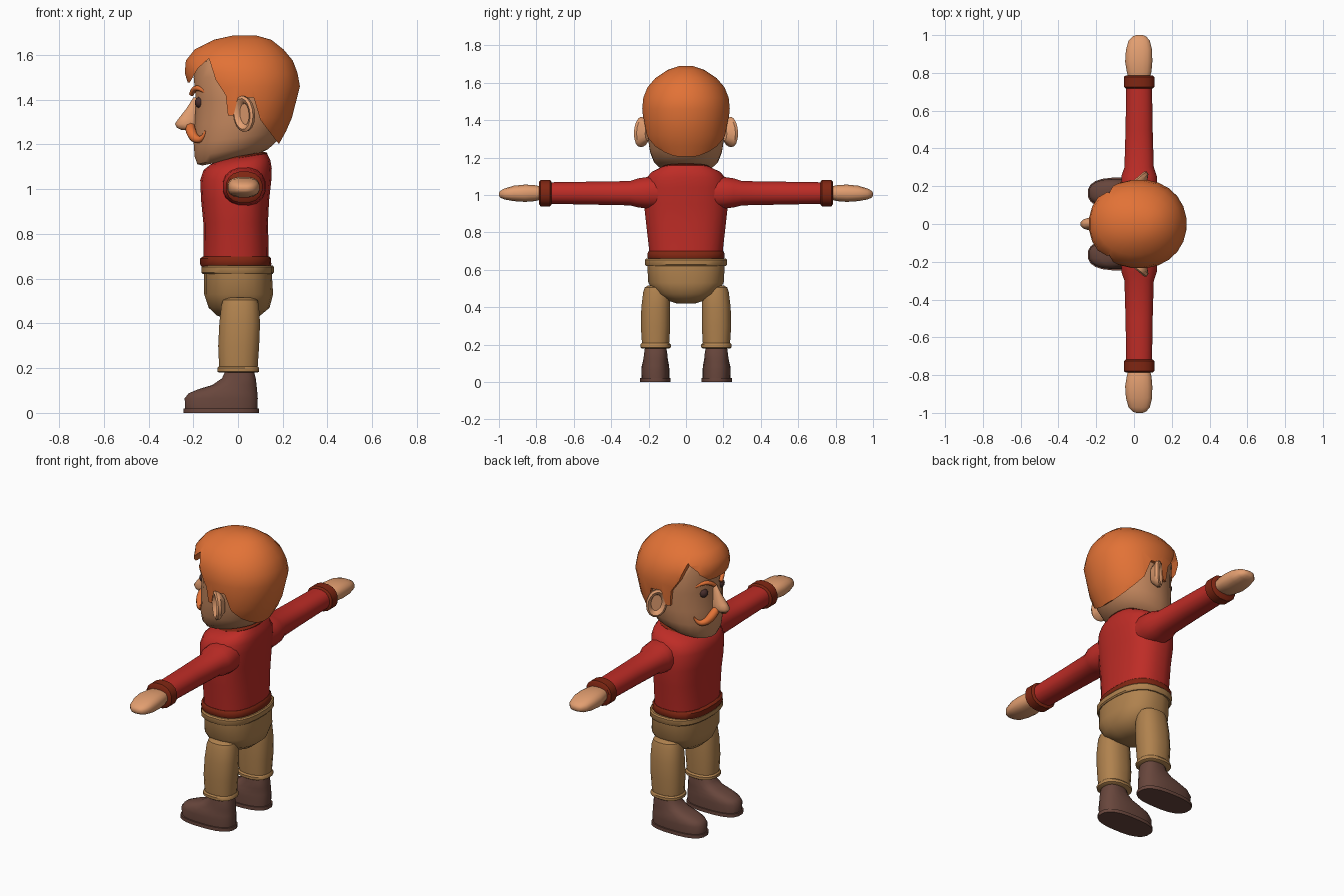
import bpy, bmesh, math
from mathutils import Matrix, Vector


def material(name, r, g, b):
    m = bpy.data.materials.new(name)
    lin = [((c / 255 + 0.055) / 1.055) ** 2.4 for c in (r, g, b)]
    m.diffuse_color = (*lin, 1)
    return m


SKIN = material("skin", 226, 158, 112)
FACE = material("face_skin", 200, 138, 96)
HAIR = material("ginger_hair", 226, 114, 54)
RED = material("red_wool", 190, 44, 38)
DARK_RED = material("dark_red_trim", 128, 38, 18)
TAN = material("tan_cloth", 176, 130, 78)
SHOE = material("brown_leather", 104, 70, 60)
EYE = material("dark_eye", 72, 46, 44)


def finish(obj, mat, angle=40):
    obj.data.materials.append(mat)
    bpy.ops.object.select_all(action='DESELECT')
    obj.select_set(True)
    bpy.context.view_layer.objects.active = obj
    bpy.ops.object.shade_smooth_by_angle(angle=math.radians(angle))
    return obj


def mesh_object(name, bm):
    bmesh.ops.recalc_face_normals(bm, faces=bm.faces)
    me = bpy.data.meshes.new(name)
    bm.to_mesh(me)
    bm.free()
    obj = bpy.data.objects.new(name, me)
    bpy.context.collection.objects.link(obj)
    return obj


def loft(name, rings, mat, n=20, p=2.0, place=lambda a, b, t: (a, b, t), angle=40):
    """Rings are (t, a_min, a_max, b_min, b_max[, tilt]) rounded sections along t."""
    bm = bmesh.new()
    loops = []
    for t, a0, a1, b0, b1, *tilt in rings:
        k = tilt[0] if tilt else 0
        loop = []
        for i in range(n):
            w = 2 * math.pi * (i + 0.5) / n
            c, s = math.cos(w), math.sin(w)
            a = (a0 + a1) / 2 + (a1 - a0) / 2 * math.copysign(abs(c) ** (2 / p), c)
            b = (b0 + b1) / 2 + (b1 - b0) / 2 * math.copysign(abs(s) ** (2 / p), s)
            loop.append(bm.verts.new(place(a, b, t + k * a)))
        loops.append(loop)
    for lo, hi in zip(loops, loops[1:]):
        for i in range(n):
            j = (i + 1) % n
            bm.faces.new((lo[i], lo[j], hi[j], hi[i]))
    bm.faces.new(loops[0])
    bm.faces.new(loops[-1])
    return finish(mesh_object(name, bm), mat, angle)


def sym(rings):
    """Expand (t, x0, x1, half_width[, tilt]) to a section centred on y = 0."""
    return [(t, x0, x1, -h, h, *k) for t, x0, x1, h, *k in rings]


def tube(name, pts, mat):
    """Tapered strand through (x, y, z, radius) points."""
    cu = bpy.data.curves.new(name, 'CURVE')
    cu.dimensions = '3D'
    cu.bevel_depth = 1
    cu.bevel_resolution = 2
    cu.use_fill_caps = True
    sp = cu.splines.new('NURBS')
    sp.points.add(len(pts) - 1)
    for q, (x, y, z, r) in zip(sp.points, pts):
        q.co = (x, y, z, 1)
        q.radius = r
    sp.use_endpoint_u = True
    sp.order_u = 3
    sp.resolution_u = 5
    obj = bpy.data.objects.new(name, cu)
    bpy.context.collection.objects.link(obj)
    bpy.ops.object.select_all(action='DESELECT')
    obj.select_set(True)
    bpy.context.view_layer.objects.active = obj
    bpy.ops.object.convert(target='MESH')
    return finish(bpy.context.object, mat, 60)


# Sweater body, hem, collar and neck
loft("sweater", sym([
    (0.66, -0.155, 0.138, 0.195), (0.72, -0.155, 0.138, 0.20),
    (0.85, -0.156, 0.135, 0.215), (0.95, -0.166, 0.14, 0.226),
    (1.04, -0.17, 0.15, 0.224), (1.09, -0.155, 0.152, 0.212, 0.03),
    (1.12, -0.125, 0.145, 0.185, 0.08), (1.14, -0.09, 0.13, 0.135, 0.15)]), RED, 24, 2.5)
loft("sweater_hem", sym([
    (0.655, -0.165, 0.145, 0.20), (0.665, -0.171, 0.15, 0.207),
    (0.69, -0.17, 0.149, 0.206), (0.70, -0.158, 0.14, 0.20)]), DARK_RED, 24, 2.5)
loft("collar", sym([
    (1.125, -0.09, 0.13, 0.135, 0.17), (1.14, -0.092, 0.132, 0.137, 0.17),
    (1.147, -0.08, 0.12, 0.125, 0.17)]), DARK_RED, 24, 2.3)
loft("neck", sym([(1.10, -0.07, 0.11, 0.10), (1.22, -0.07, 0.11, 0.10)]), FACE)

# Trousers
loft("waistband", sym([
    (0.62, -0.158, 0.155, 0.215), (0.627, -0.165, 0.161, 0.22),
    (0.653, -0.165, 0.161, 0.22), (0.66, -0.158, 0.155, 0.213)]), TAN, 24, 2.5)
loft("trouser_seat", sym([
    (0.42, -0.05, 0.06, 0.05), (0.435, -0.095, 0.10, 0.10), (0.47, -0.132, 0.142, 0.162),
    (0.53, -0.152, 0.158, 0.203), (0.63, -0.152, 0.152, 0.209)]), TAN, 24, 2.4)

# Legs, shoes, arms, hands and face details, mirrored in y
for side, s in (("left", 1), ("right", -1)):
    def upright(a, b, t, s=s):
        return (a, s * b, t)

    def sideways(a, b, t, s=s):
        return (a, s * t, b)

    loft(side + "_leg", [
        (0.185, -0.085, 0.088, 0.09, 0.235), (0.30, -0.09, 0.096, 0.083, 0.243),
        (0.40, -0.085, 0.10, 0.083, 0.24), (0.48, -0.076, 0.095, 0.085, 0.23),
        (0.505, -0.068, 0.088, 0.092, 0.222), (0.515, -0.045, 0.065, 0.11, 0.205)],
        TAN, 16, 2.4, upright)
    loft(side + "_trouser_cuff", [
        (0.18, -0.085, 0.088, 0.087, 0.238), (0.185, -0.094, 0.096, 0.08, 0.245),
        (0.20, -0.094, 0.096, 0.08, 0.245), (0.208, -0.086, 0.09, 0.088, 0.238)],
        TAN, 16, 2.4, upright)
    loft(side + "_shoe", [
        (0.018, -0.238, 0.088, 0.088, 0.238), (0.065, -0.24, 0.09, 0.088, 0.24),
        (0.088, -0.222, 0.088, 0.09, 0.237), (0.107, -0.175, 0.086, 0.094, 0.232),
        (0.125, -0.115, 0.084, 0.097, 0.228), (0.155, -0.072, 0.08, 0.10, 0.224),
        (0.185, -0.058, 0.072, 0.105, 0.22)], SHOE, 20, 2.6, upright, 50)
    loft(side + "_sole", [
        (0.0, -0.245, 0.095, 0.081, 0.246), (0.02, -0.245, 0.095, 0.081, 0.246)],
        SHOE, 20, 2.6, upright)

    loft(side + "_sleeve", [
        (0.14, -0.065, 0.12, 0.925, 1.10), (0.20, -0.07, 0.125, 0.925, 1.098),
        (0.255, -0.068, 0.122, 0.932, 1.09), (0.30, -0.052, 0.106, 0.943, 1.075),
        (0.50, -0.046, 0.10, 0.947, 1.072), (0.75, -0.042, 0.096, 0.952, 1.068)],
        RED, 16, 2.3, sideways)
    loft(side + "_wrist_cuff", [
        (0.718, -0.045, 0.10, 0.95, 1.07), (0.726, -0.055, 0.11, 0.938, 1.08),
        (0.778, -0.055, 0.11, 0.938, 1.08), (0.786, -0.046, 0.10, 0.95, 1.07)],
        DARK_RED, 16, 2.3, sideways)
    loft(side + "_hand", [
        (0.77, -0.03, 0.085, 0.975, 1.045), (0.81, -0.04, 0.094, 0.966, 1.053),
        (0.86, -0.048, 0.098, 0.962, 1.056), (0.92, -0.044, 0.097, 0.966, 1.05),
        (0.97, -0.03, 0.085, 0.975, 1.035), (0.993, -0.008, 0.065, 0.985, 1.022),
        (1.0, 0.012, 0.045, 0.995, 1.012)], SKIN, 16, 2.6, sideways, 50)

    # Ear: a tilted disc with a sunken middle
    turn = Matrix.Rotation(math.radians(40), 3, 'Z') @ Matrix.Rotation(math.radians(-8), 3, 'Y')

    def ear_place(a, b, t, s=s, turn=turn):
        v = turn @ Vector((a, t, b)) + Vector((0.03, 0.232, 1.335))
        return (v.x, s * v.y, v.z)
    loft(side + "_ear", [
        (-0.035, -0.03, 0.02, -0.045, 0.045), (-0.005, -0.056, 0.056, -0.077, 0.08),
        (0.012, -0.056, 0.058, -0.08, 0.083), (0.02, -0.046, 0.048, -0.068, 0.071),
        (0.013, -0.034, 0.036, -0.054, 0.056), (0.0, -0.028, 0.03, -0.046, 0.048)],
        SKIN, 16, 2.0, ear_place)

    bpy.ops.mesh.primitive_uv_sphere_add(
        segments=14, ring_count=8, radius=0.026, location=(-0.168, s * 0.078, 1.388))
    bpy.context.object.name = side + "_eye"
    finish(bpy.context.object, EYE, 60)

    tube(side + "_eyebrow", [
        (-0.208, s * 0.028, 1.425, 0.011), (-0.198, s * 0.06, 1.452, 0.013),
        (-0.168, s * 0.105, 1.452, 0.011), (-0.128, s * 0.145, 1.422, 0.004)], HAIR)
    tube(side + "_moustache", [
        (-0.212, s * 0.004, 1.287, 0.02), (-0.213, s * 0.045, 1.262, 0.026),
        (-0.192, s * 0.085, 1.222, 0.02), (-0.158, s * 0.122, 1.222, 0.012),
        (-0.145, s * 0.135, 1.262, 0.003)], HAIR)

# Head
loft("head", sym([
    (1.138, -0.16, 0.09, 0.09, 0.2), (1.15, -0.183, 0.135, 0.135, 0.21),
    (1.18, -0.195, 0.17, 0.172, 0.18), (1.23, -0.20, 0.20, 0.193, 0.12),
    (1.30, -0.195, 0.225, 0.205, 0.05), (1.40, -0.19, 0.25, 0.214),
    (1.50, -0.20, 0.25, 0.212), (1.57, -0.19, 0.22, 0.185),
    (1.63, -0.10, 0.14, 0.10)]), FACE, 24, 2.1)

# Nose
loft("nose", sym([
    (1.265, -0.255, -0.17, 0.018), (1.275, -0.275, -0.17, 0.03),
    (1.292, -0.284, -0.17, 0.033), (1.315, -0.268, -0.17, 0.03),
    (1.36, -0.232, -0.17, 0.021), (1.41, -0.20, -0.17, 0.012)]), SKIN, 12, 2.2, angle=60)

# Hair: a full cap trimmed along the hairline
hair = loft("hair", sym([
    (1.19, -0.20, 0.178, 0.172), (1.26, -0.20, 0.217, 0.206), (1.32, -0.20, 0.243, 0.222),
    (1.46, -0.222, 0.279, 0.236), (1.52, -0.24, 0.268, 0.23), (1.575, -0.235, 0.247, 0.208),
    (1.625, -0.195, 0.205, 0.165), (1.668, -0.11, 0.15, 0.10),
    (1.688, -0.02, 0.08, 0.04)]), HAIR, 24, 2.1)
hairline = [(-0.4, 1.9), (0.4, 1.9), (0.4, 1.205), (0.18, 1.205), (0.10, 1.31), (0.07, 1.41),
            (0.0, 1.41), (-0.02, 1.33), (-0.045, 1.33), (-0.055, 1.42), (-0.10, 1.49),
            (-0.13, 1.585), (-0.18, 1.54), (-0.215, 1.478), (-0.4, 1.478)]
bm = bmesh.new()
outline = bm.faces.new([bm.verts.new((x, -0.4, z)) for x, z in hairline])
ext = bmesh.ops.extrude_face_region(bm, geom=[outline])["geom"]
bmesh.ops.translate(bm, vec=(0, 0.8, 0), verts=[g for g in ext if isinstance(g, bmesh.types.BMVert)])
cutter = mesh_object("hairline_cutter", bm)
cutter.hide_render = True
trim = hair.modifiers.new("trim", 'BOOLEAN')
trim.operation = 'INTERSECT'
trim.solver = 'EXACT'
trim.object = cutter
bpy.context.view_layer.objects.active = hair
bpy.ops.object.modifier_apply(modifier=trim.name)
bpy.data.objects.remove(cutter)
